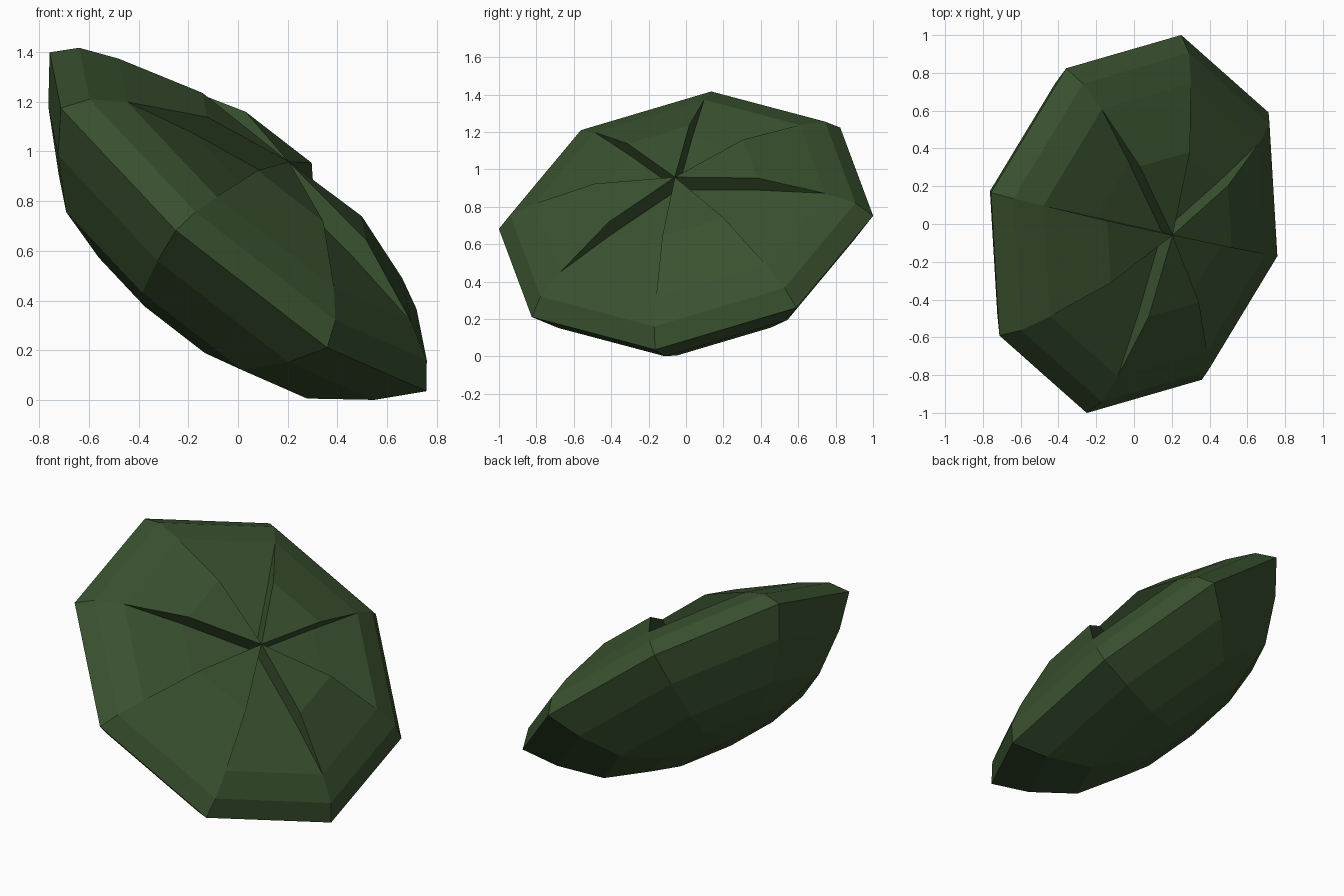
import bpy, bmesh, math
from mathutils import Vector

if "Cube" in bpy.data.objects:
    bpy.data.objects.remove(bpy.data.objects["Cube"])

# Tilted local frame of the lens-shaped octagonal bud
N = Vector((0.6356, -0.1853, 0.752)).normalized()
U = Vector((0.25, 1.0, 0.035))
U = (U - N * U.dot(N)).normalized()
V = N.cross(U)
CENTRE = Vector((0, 0, 0.717))
SIDES = 8

# (radius, height along axis) profiles, from the centre outwards
HIGH = [(0, 0.322), (0.45, 0.295), (0.8, 0.17)]     # raised petals
LOW = [(0, 0.232), (0.45, 0.208), (0.8, 0.17)]      # sunken petals
BODY = [(0.8, 0.17), (0.952, 0.095), (1.032, 0), (0.893, -0.169),
        (0.68, -0.349), (0.41, -0.435), (0, -0.47)]  # rim and underside


def point(ring, k):
    r, h = ring
    a = math.tau * k / SIDES
    return CENTRE + U * (r * math.cos(a)) + V * (r * math.sin(a)) + N * h


bm = bmesh.new()


def face(points):
    unique = []
    for p in points:
        if all((p - q).length > 1e-5 for q in unique):
            unique.append(p)
    bm.faces.new([bm.verts.new(p) for p in unique])


for k in range(SIDES):
    # alternating raised and sunken petals, then the body below
    petal = HIGH if k % 2 == 0 else LOW
    for prof in (petal, BODY):
        for a, b in zip(prof, prof[1:]):
            face([point(a, k), point(b, k), point(b, k + 1), point(a, k + 1)])
    # step wall along each fold
    for i in range(2):
        wall = [point(HIGH[i], k), point(LOW[i], k),
                point(LOW[i + 1], k), point(HIGH[i + 1], k)]
        face(wall if k % 2 == 0 else wall[::-1])

bmesh.ops.remove_doubles(bm, verts=bm.verts[:], dist=1e-4)

mesh = bpy.data.meshes.new("folded_bud")
bm.to_mesh(mesh)
bm.free()
bud = bpy.data.objects.new("folded_bud", mesh)
bpy.context.collection.objects.link(bud)

mat = bpy.data.materials.new("dark green")
mat.diffuse_color = (0.042, 0.084, 0.029, 1)
mat.use_nodes = True
mat.node_tree.nodes["Principled BSDF"].inputs["Base Color"].default_value = mat.diffuse_color
mesh.materials.append(mat)
